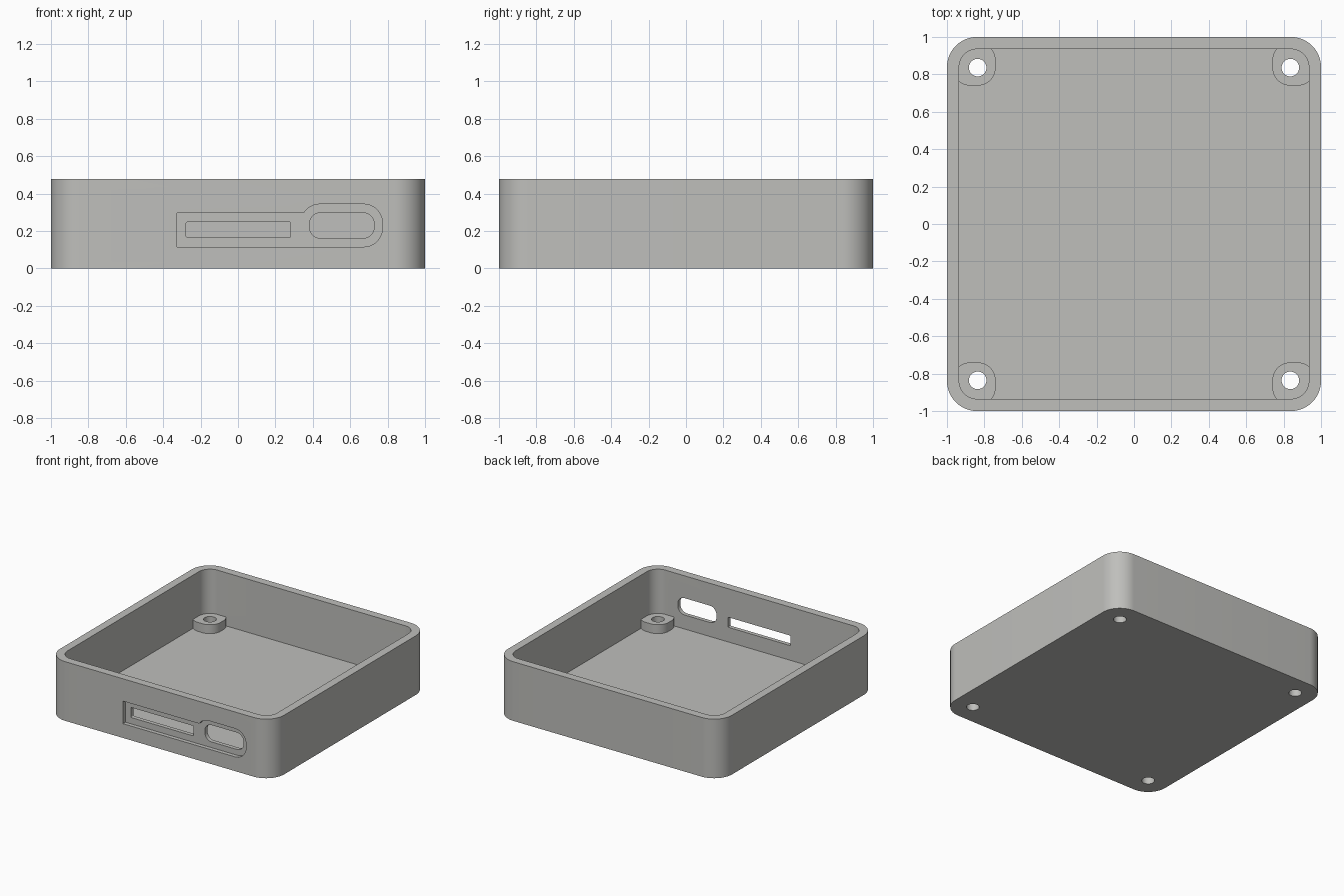
import bpy, bmesh, math

if "Cube" in bpy.data.objects:
    bpy.data.objects.remove(bpy.data.objects["Cube"])

H, FLOOR, BOSS_TOP = 0.477, 0.048, 0.12
HOLE = 0.836

grey = bpy.data.materials.new("light grey plastic")
grey.diffuse_color = (0.52, 0.52, 0.50, 1)
grey.use_nodes = True
grey.node_tree.nodes["Principled BSDF"].inputs["Base Color"].default_value = grey.diffuse_color


def rounded(x0, x1, y0, y1, r, n=12):
    """Counter-clockwise rounded rectangle outline."""
    pts = []
    corners = [(x1 - r, y1 - r), (x0 + r, y1 - r), (x0 + r, y0 + r), (x1 - r, y0 + r)]
    for k, (cx, cy) in enumerate(corners):
        for i in range(n + 1):
            a = math.pi / 2 * (k + i / n)
            pts.append((cx + r * math.cos(a), cy + r * math.sin(a)))
    return pts


def prism(name, pts, lo, hi, axis='Z'):
    """Extrude an outline along z, or an x-z outline along y."""
    bm = bmesh.new()
    place = (lambda p, t: (p[0], p[1], t)) if axis == 'Z' else (lambda p, t: (p[0], t, p[1]))
    a = [bm.verts.new(place(p, lo)) for p in pts]
    b = [bm.verts.new(place(p, hi)) for p in pts]
    bm.faces.new(a)
    bm.faces.new(b)
    for i in range(len(pts)):
        j = (i + 1) % len(pts)
        bm.faces.new((a[i], a[j], b[j], b[i]))
    bmesh.ops.recalc_face_normals(bm, faces=bm.faces)
    me = bpy.data.meshes.new(name)
    bm.to_mesh(me)
    bm.free()
    me.materials.append(grey)
    ob = bpy.data.objects.new(name, me)
    bpy.context.collection.objects.link(ob)
    return ob


def combine(target, tool, op):
    """Apply a boolean and discard the tool."""
    bpy.context.view_layer.objects.active = target
    m = target.modifiers.new(op, 'BOOLEAN')
    m.operation, m.object, m.solver = op, tool, 'EXACT'
    bpy.ops.object.modifier_apply(modifier=m.name)
    bpy.data.objects.remove(tool)


# Open tray
tray = prism("case_base", rounded(-1, 1, -1, 1, 0.161, 16), 0, H)
combine(tray, prism("cavity", rounded(-.935, .935, -.935, .935, 0.097, 16), FLOOR, 1), 'DIFFERENCE')

# Corner screw bosses, sunk into floor and walls, with through holes
for sx in (-1, 1):
    for sy in (-1, 1):
        xs, ys = sorted((.74 * sx, .97 * sx)), sorted((.74 * sy, .97 * sy))
        combine(tray, prism("boss", rounded(*xs, *ys, 0.095), 0.02, BOSS_TOP), 'UNION')
for sx in (-1, 1):
    for sy in (-1, 1):
        hole = [(HOLE * sx + .047 * math.cos(i * math.pi / 16),
                 HOLE * sy + .047 * math.sin(i * math.pi / 16)) for i in range(32)]
        combine(tray, prism("screw_hole", hole, -0.1, 0.3), 'DIFFERENCE')

# Shallow recess on the front: a bar running into a taller rounded end
recess = prism("recess", rounded(.337, .772, .115, .343, 0.1), -1.1, -.968, 'Y')
bar = prism("recess_bar", [(-.326, .115), (.5, .115), (.5, .297), (-.326, .297)], -1.1, -.968, 'Y')
combine(recess, bar, 'UNION')
combine(tray, recess, 'DIFFERENCE')

# Card slot and connector port through the front wall
combine(tray, prism("card_slot", rounded(-.277, .281, .166, .247, 0.006, 3), -1.1, -.9, 'Y'), 'DIFFERENCE')
combine(tray, prism("port", rounded(.382, .728, .161, .297, 0.06), -1.1, -.9, 'Y'), 'DIFFERENCE')

# Smooth the rounded walls, keep edges sharp
bpy.ops.object.select_all(action='DESELECT')
tray.select_set(True)
bpy.context.view_layer.objects.active = tray
bpy.ops.object.shade_smooth_by_angle(angle=math.radians(30))
